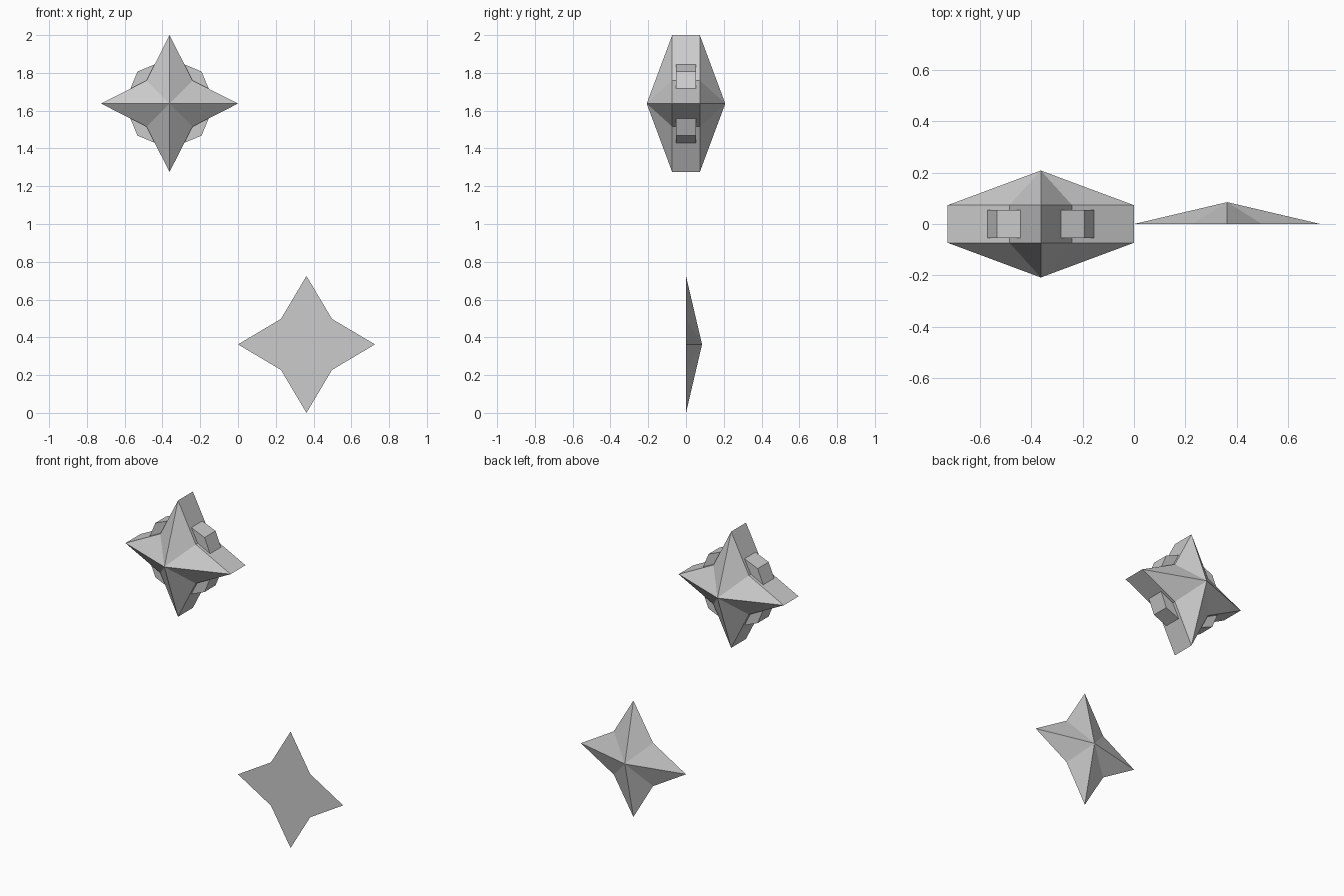
import bpy
import bmesh
from math import cos, sin, pi

cube = bpy.data.objects.get("Cube")
if cube:
    bpy.data.objects.remove(cube)

# One plain grey for everything
GREY = (0.6, 0.6, 0.6, 1.0)
grey = bpy.data.materials.new("plain_grey")
grey.use_nodes = True
grey.diffuse_color = GREY
grey.node_tree.nodes["Principled BSDF"].inputs["Base Color"].default_value = GREY


def star_outline(tip, notch):
    """Four-pointed outline: tips on the axes, notches on the diagonals."""
    radii = [tip, notch * 2 ** 0.5] * 4
    return [(r * cos(i * pi / 4), r * sin(i * pi / 4)) for i, r in enumerate(radii)]


def solid(name, outline, front, back, centre, front_apex=None, back_apex=None):
    """Outline in XZ between two depths, each end flat or drawn to a point."""
    bm = bmesh.new()

    def ring_at(y):
        return [bm.verts.new((x, y, z)) for x, z in outline]

    def cap(ring, apex):
        if apex is None:
            bm.faces.new(ring)
            return
        point = bm.verts.new((0, apex, 0))
        for a, b in zip(ring, ring[1:] + ring[:1]):
            bm.faces.new((a, b, point))

    near = ring_at(front)
    far = near if front == back else ring_at(back)
    if far is not near:
        for i in range(len(near)):
            j = (i + 1) % len(near)
            bm.faces.new((near[i], near[j], far[j], far[i]))
    cap(near, front_apex)
    cap(far, back_apex)
    bmesh.ops.recalc_face_normals(bm, faces=bm.faces)
    mesh = bpy.data.meshes.new(name)
    bm.to_mesh(mesh)
    bm.free()
    mesh.materials.append(grey)
    obj = bpy.data.objects.new(name, mesh)
    obj.location = centre
    bpy.context.collection.objects.link(obj)
    return obj


TIP = 0.3625
upper = (-TIP, 0, 2 - TIP)
lower = (TIP, 0, TIP)

# Thick star pointed on both sides
solid("thick_star", star_outline(TIP, 0.122), -0.073, 0.073, upper, -0.208, 0.208)

# Octagonal core showing in the notches of the thick star
octagon = [(0.24 * cos(i * pi / 4), 0.24 * sin(i * pi / 4)) for i in range(8)]
solid("octagonal_core", octagon, -0.054, 0.054, upper)

# Thin star, flat in front and pointed at the back
solid("thin_star", star_outline(TIP, 0.135), 0, 0, lower, None, 0.085)
